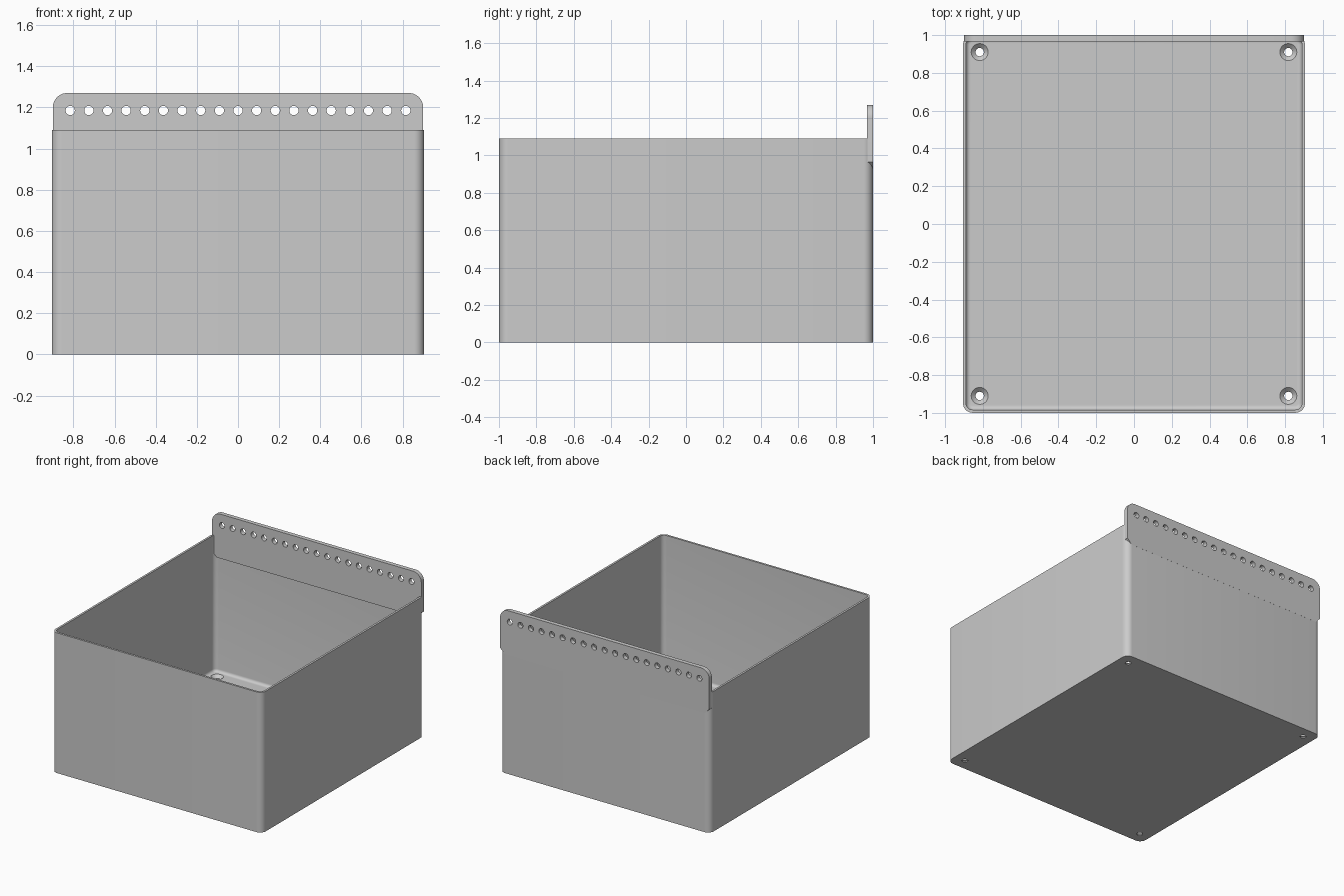
import bpy
import bmesh
from math import cos, sin, pi, radians

if "Cube" in bpy.data.objects:
    bpy.data.objects.remove(bpy.data.objects["Cube"])

HALF_X, HALF_Y, HEIGHT = 0.905, 0.9995, 1.09
CORNER, WALL, FLOOR, FILLET = 0.05, 0.016, 0.03, 0.022
PLATE_X, PLATE_IN, PLATE_TOP, PLATE_LOW = 0.9, 0.967, 1.27, 0.925

grey = bpy.data.materials.new("light grey plastic")
grey.use_nodes = True
grey.diffuse_color = (0.6, 0.6, 0.6, 1)
grey.node_tree.nodes["Principled BSDF"].inputs["Base Color"].default_value = (0.6, 0.6, 0.6, 1)


def arc(cx, cy, r, start, end, steps):
    return [(cx + r * cos(start + (end - start) * i / steps),
             cy + r * sin(start + (end - start) * i / steps)) for i in range(steps + 1)]


def rounded_rect(inset):
    r = max(CORNER - inset, 0.008)
    x, y = HALF_X - inset - r, HALF_Y - inset - r
    points = []
    for k, (sx, sy) in enumerate([(1, 1), (-1, 1), (-1, -1), (1, -1)]):
        points += arc(sx * x, sy * y, r, k * pi / 2, (k + 1) * pi / 2, 8)
    return points


def loft(name, rings):
    """Skin a list of closed rings and cap both ends."""
    bm = bmesh.new()
    loops = [[bm.verts.new(p) for p in ring] for ring in rings]
    for a, b in zip(loops, loops[1:]):
        for i in range(len(a)):
            j = (i + 1) % len(a)
            bm.faces.new((a[i], a[j], b[j], b[i]))
    bm.faces.new(loops[0][::-1])
    bm.faces.new(loops[-1])
    bmesh.ops.recalc_face_normals(bm, faces=bm.faces)
    mesh = bpy.data.meshes.new(name)
    bm.to_mesh(mesh)
    bm.free()
    obj = bpy.data.objects.new(name, mesh)
    bpy.context.collection.objects.link(obj)
    mesh.materials.append(grey)
    return obj


def select(obj):
    bpy.ops.object.select_all(action="DESELECT")
    obj.select_set(True)
    bpy.context.view_layer.objects.active = obj


def cut(obj, cutter):
    cutter.hide_render = True
    mod = obj.modifiers.new("holes", "BOOLEAN")
    mod.operation, mod.solver, mod.object = "DIFFERENCE", "EXACT", cutter
    select(obj)
    bpy.ops.object.modifier_apply(modifier=mod.name)
    bpy.data.objects.remove(cutter)


# Open box: outside wall, rim, inside wall, rounded floor edge
levels = [(0, 0), (0, HEIGHT), (WALL, HEIGHT)]
for i in range(6):
    a = i / 5 * pi / 2
    levels.append((WALL + FILLET * (1 - cos(a)), FLOOR + FILLET * (1 - sin(a))))
box = loft("box", [[(x, y, z) for x, y in rounded_rect(inset)] for inset, z in levels])

# Countersunk screw holes in the floor corners
for sx in (-1, 1):
    for sy in (-1, 1):
        profile = [(0.022, -0.02), (0.022, 0.008), (0.045, FLOOR), (0.045, FLOOR + 0.015)]
        rings = [[(x, y, z) for x, y in arc(sx * 0.817, sy * 0.91, r, 0, 2 * pi, 28)[:-1]]
                 for r, z in profile]
        cut(box, loft("screw_cutter", rings))

# Back hanging plate: rounded on top, bevelled lower corners
half = [(PLATE_X - 0.04, PLATE_LOW), (PLATE_X, PLATE_LOW + 0.04)]
half += arc(PLATE_X - 0.07, PLATE_TOP - 0.07, 0.07, 0, pi / 2, 10)
outline = half + [(-x, z) for x, z in reversed(half)]
plate = loft("hanging_plate", [[(x, y, z) for x, z in outline] for y in (PLATE_IN, 1.0)])

# Row of holes along the plate
for i in range(19):
    ring = arc((i - 9) * 0.0906, 1.185, 0.0225, 0, 2 * pi, 20)[:-1]
    cut(plate, loft("hole_cutter", [[(x, y, z) for x, z in ring] for y in (0.9, 1.1)]))

for obj in (box, plate):
    select(obj)
    bpy.ops.object.shade_smooth_by_angle(angle=radians(30))
